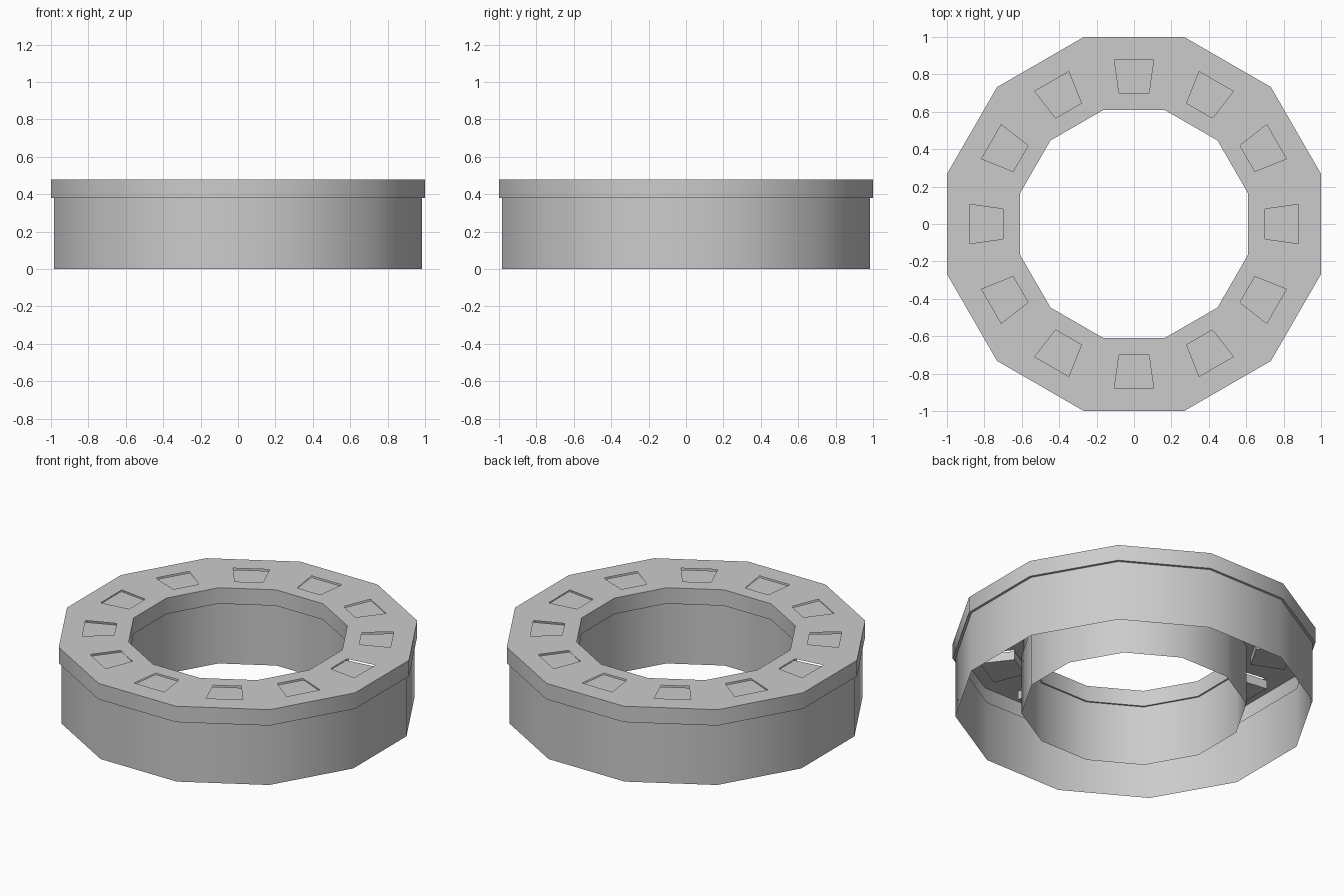
import bpy
import bmesh
from math import cos, sin, tan, radians
from mathutils import Matrix

SIDES = 12
STEP = radians(360 / SIDES)
WALL_OUT, WALL_IN = 0.985, 0.62
LID_OUT, LID_IN = 1.0, 0.61
SEAM, TOP = 0.38, 0.48

if "Cube" in bpy.data.objects:
    bpy.data.objects.remove(bpy.data.objects["Cube"], do_unlink=True)

grey = bpy.data.materials.new("plain_grey")
grey.use_nodes = True
colour = (0.6, 0.6, 0.6, 1)
grey.diffuse_color = colour
grey.node_tree.nodes["Principled BSDF"].inputs["Base Color"].default_value = colour


def finish(bm, name):
    """Weld the mesh and add it to the scene, smooth except at hard edges."""
    bmesh.ops.remove_doubles(bm, verts=bm.verts, dist=0.0001)
    mesh = bpy.data.meshes.new(name)
    bm.to_mesh(mesh)
    bm.free()
    mesh.materials.append(grey)
    obj = bpy.data.objects.new(name, mesh)
    bpy.context.collection.objects.link(obj)
    bpy.ops.object.select_all(action="DESELECT")
    obj.select_set(True)
    bpy.context.view_layer.objects.active = obj
    bpy.ops.object.shade_smooth_by_angle(angle=radians(40))
    return obj


def face(bm, points, turn):
    bm.faces.new([bm.verts.new(turn @ p) for p in points])


def sector_corners(outer, inner, z, half_out, half_in):
    """Trapezoid facing +x, counter-clockwise from above."""
    from mathutils import Vector
    return [Vector((outer, -half_out, z)), Vector((outer, half_out, z)),
            Vector((inner, half_in, z)), Vector((inner, -half_in, z))]


def bridge(bm, a, b, turn, indices=range(4)):
    """Quads joining matching edges of two trapezoids."""
    for k in indices:
        n = (k + 1) % 4
        face(bm, [a[k], a[n], b[n], b[k]], turn)


def ring_corners(outer, inner, z):
    t = tan(STEP / 2)
    return sector_corners(outer, inner, z, outer * t, inner * t)


turns = [Matrix.Rotation(i * STEP, 3, "Z") for i in range(SIDES)]

# Open-bottomed body: outer and inner walls
body = bmesh.new()
for turn in turns:
    bridge(body, ring_corners(WALL_OUT, WALL_IN, 0),
           ring_corners(WALL_OUT, WALL_IN, SEAM), turn, (0, 2))
finish(body, "body_walls")

# Hollow lid: ledge, skirt and top with one window per side
lid = bmesh.new()
for turn in turns:
    ledge = ring_corners(WALL_OUT, WALL_IN, SEAM)
    low = ring_corners(LID_OUT, LID_IN, SEAM)
    high = ring_corners(LID_OUT, LID_IN, TOP)
    window = sector_corners(0.88, 0.70, TOP, 0.105, 0.08)
    bridge(lid, ledge, low, turn, (0, 2))
    bridge(lid, low, high, turn, (0, 2))
    bridge(lid, high, window, turn)
finish(lid, "lid")

# Sunken blocks under the windows
blocks = bmesh.new()
for turn in turns:
    base = sector_corners(0.89, 0.69, 0.41, 0.115, 0.09)
    cap = sector_corners(0.89, 0.69, 0.465, 0.115, 0.09)
    bridge(blocks, base, cap, turn)
    face(blocks, cap, turn)
    face(blocks, base[::-1], turn)
finish(blocks, "window_blocks")
